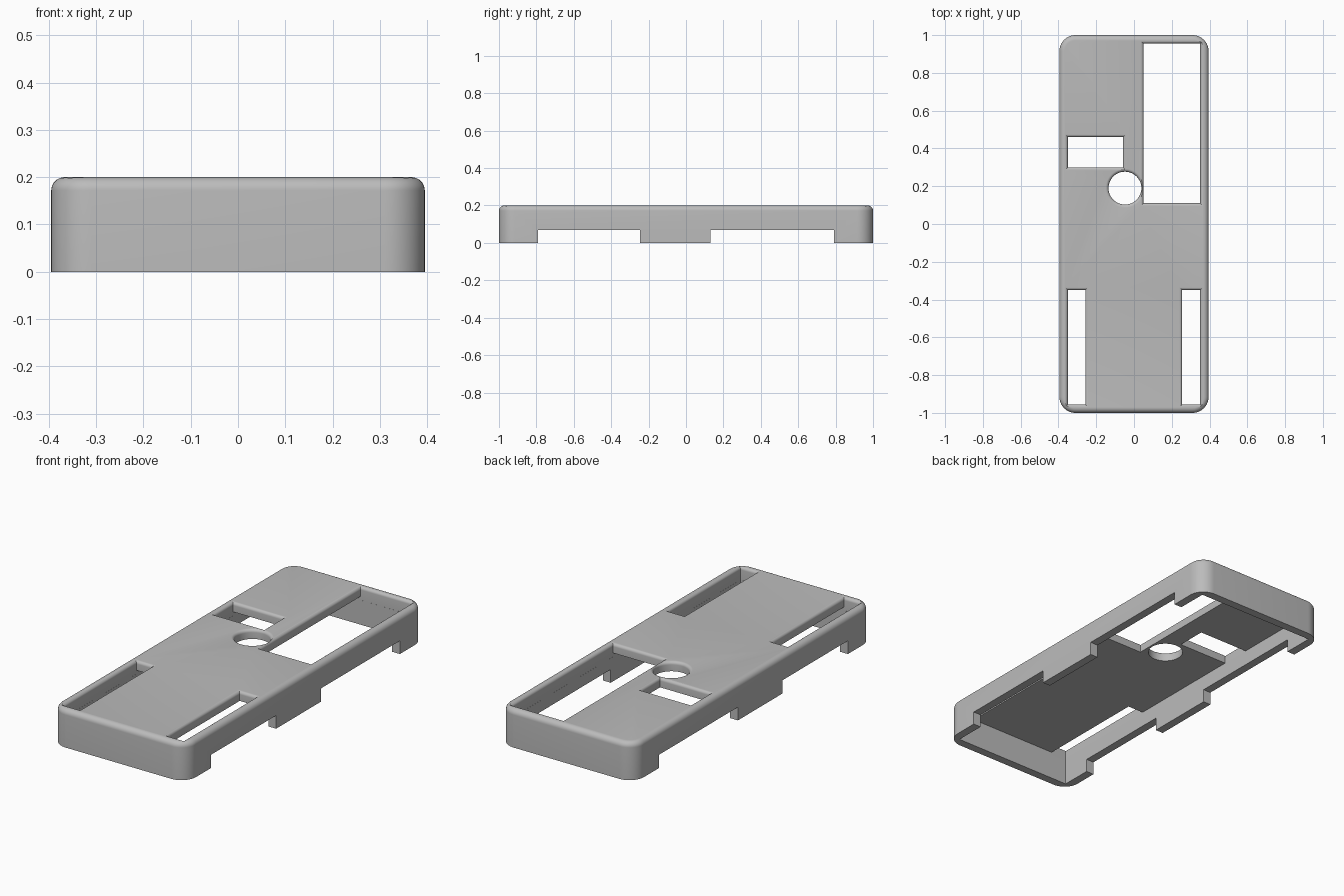
import bpy, bmesh, math

if "Cube" in bpy.data.objects:
    bpy.data.objects.remove(bpy.data.objects["Cube"])

W, L, H = 0.395, 1.0, 0.2        # half width, half length, height
WALL, PLATE = 0.045, 0.05
IX, IY = W - WALL, L - WALL      # half size of the inside
OUTER_R, RIM_R, FILLET = 0.085, 0.028, 0.016

gray = bpy.data.materials.new("gray plastic")
gray.diffuse_color = (0.5, 0.5, 0.5, 1)
gray.use_nodes = True
gray.node_tree.nodes["Principled BSDF"].inputs["Base Color"].default_value = gray.diffuse_color


def loft(name, rings):
    """Closed solid through rings of equal point count, bottom to top."""
    bm = bmesh.new()
    loops = [[bm.verts.new(p) for p in ring] for ring in rings]
    n = len(loops[0])
    bm.faces.new(loops[0][::-1])
    bm.faces.new(loops[-1])
    for a, b in zip(loops, loops[1:]):
        for i in range(n):
            j = (i + 1) % n
            bm.faces.new((a[i], a[j], b[j], b[i]))
    mesh = bpy.data.meshes.new(name)
    bm.to_mesh(mesh)
    bm.free()
    mesh.materials.append(gray)
    ob = bpy.data.objects.new(name, mesh)
    bpy.context.collection.objects.link(ob)
    return ob


def rounded_rect(hx, hy, r, z, steps=10):
    pts = []
    for k, (sx, sy) in enumerate(((1, 1), (-1, 1), (-1, -1), (1, -1))):
        for i in range(steps + 1):
            a = math.pi / 2 * (k + i / steps)
            pts.append((sx * (hx - r) + r * math.cos(a),
                        sy * (hy - r) + r * math.sin(a), z))
    return pts


def rect(x0, x1, y0, y1, grow, z):
    return [(x0 - grow, y0 - grow, z), (x1 + grow, y0 - grow, z),
            (x1 + grow, y1 + grow, z), (x0 - grow, y1 + grow, z)]


def circle(x, y, r, z, n=48):
    return [(x + r * math.cos(2 * math.pi * i / n),
             y + r * math.sin(2 * math.pi * i / n), z) for i in range(n)]


def flare():
    """Growth and height pairs of a cutter that rounds over the top edge."""
    out = [(0, H - PLATE - 0.02)]
    for i in range(7):
        a = math.pi / 2 * i / 6
        out.append((FILLET * (1 - math.cos(a)), H - FILLET + FILLET * math.sin(a)))
    return out + [(FILLET, H + 0.05)]


def cut(body, cutter):
    mod = body.modifiers.new("cut", 'BOOLEAN')
    mod.operation, mod.solver, mod.object = 'DIFFERENCE', 'EXACT', cutter
    bpy.context.view_layer.objects.active = body
    bpy.ops.object.modifier_apply(modifier=mod.name)
    bpy.data.objects.remove(cutter)


# outer body with rounded corners and rounded top rim
rings = [rounded_rect(W, L, OUTER_R, 0)]
for i in range(9):
    a = math.pi / 2 * i / 8
    d = RIM_R * (1 - math.cos(a))
    rings.append(rounded_rect(W - d, L - d, OUTER_R - d, H - RIM_R + RIM_R * math.sin(a)))
cover = loft("cover", rings)

# hollow inside, open at the bottom
cut(cover, loft("cavity", [rect(-IX, IX, -IY, IY, 0, z) for z in (-0.1, H - PLATE)]))

# rectangular windows in the top plate
E = 0.0004
for x0, x1, y0, y1 in ((0.05, IX + E, 0.11, IY + E),
                       (-IX - E, -0.058, 0.30, 0.46),
                       (-IX - E, -0.258, -IY - E, -0.35),
                       (0.255, IX + E, -IY - E, -0.35)):
    cut(cover, loft("window", [rect(x0, x1, y0, y1, g, z) for g, z in flare()]))

# round hole
cut(cover, loft("round_hole", [circle(-0.048, 0.19, 0.087 + g, z) for g, z in flare()]))

# notches through the lower edge of both long walls
for y0, y1 in ((-0.79, -0.245), (0.13, 0.79)):
    cut(cover, loft("notch", [rect(-0.6, 0.6, y0, y1, 0, z) for z in (-0.1, 0.07)]))

bpy.ops.object.select_all(action='DESELECT')
cover.select_set(True)
bpy.context.view_layer.objects.active = cover
bpy.ops.object.shade_smooth_by_angle(angle=math.radians(30))
